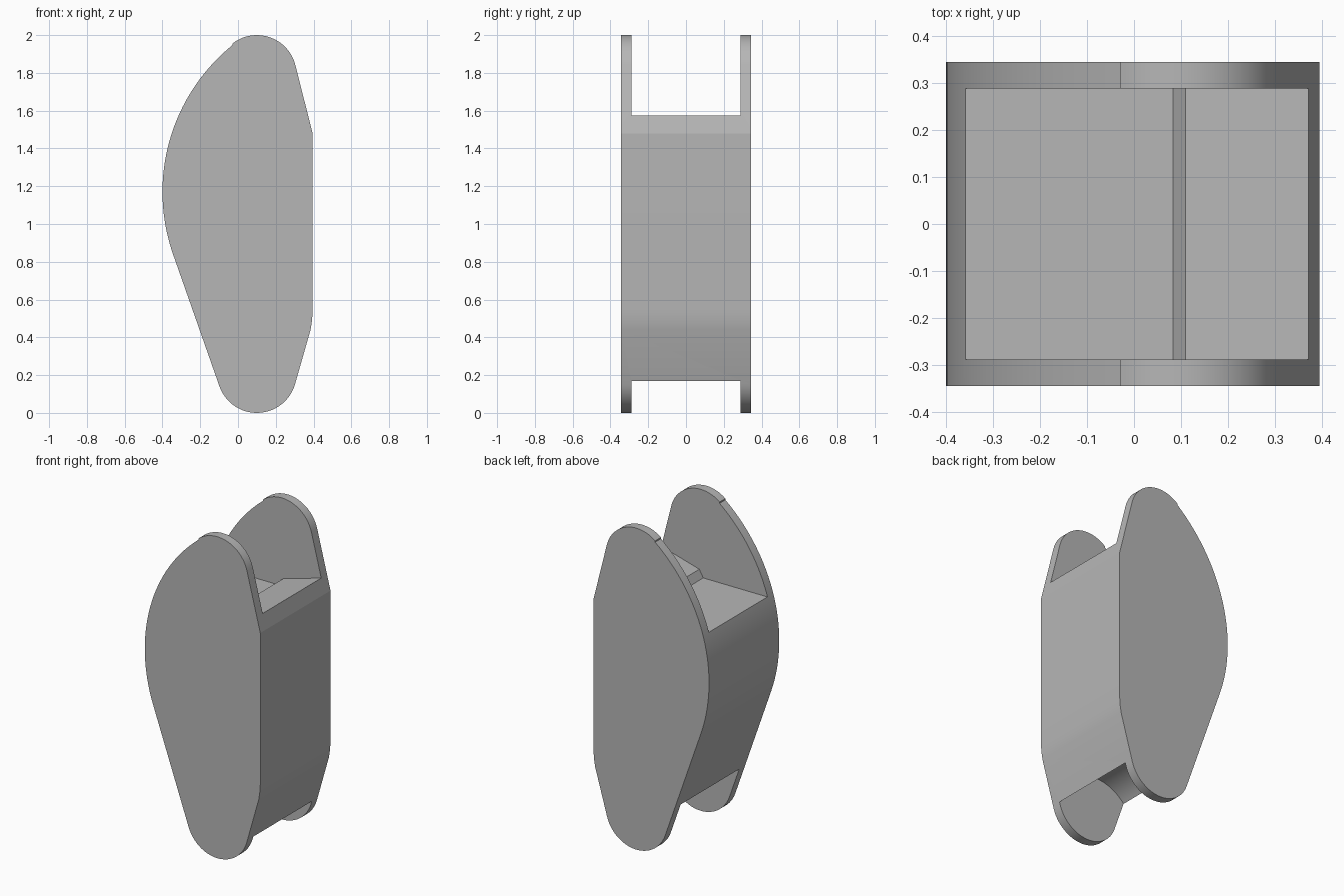
import bpy, bmesh, math

cube = bpy.data.objects.get("Cube")
if cube:
    bpy.data.objects.remove(cube, do_unlink=True)

grey = bpy.data.materials.new("plain grey")
grey.use_nodes = True
colour = (0.47, 0.47, 0.47, 1)
grey.diffuse_color = colour
grey.node_tree.nodes["Principled BSDF"].inputs["Base Color"].default_value = colour


def arc(cx, cz, radius, start, end, steps):
    """Points on an arc in the xz plane, angles in degrees."""
    angles = [math.radians(start + (end - start) * i / steps) for i in range(steps + 1)]
    return [(cx + radius * math.cos(a), cz + radius * math.sin(a)) for a in angles]


def prism(name, profile, half_depth):
    """Extrude an xz profile symmetrically along y."""
    bm = bmesh.new()
    face = bm.faces.new([bm.verts.new((x, -half_depth, z)) for x, z in profile])
    extruded = bmesh.ops.extrude_face_region(bm, geom=[face])["geom"]
    moved = [v for v in extruded if isinstance(v, bmesh.types.BMVert)]
    bmesh.ops.translate(bm, verts=moved, vec=(0, 2 * half_depth, 0))
    bmesh.ops.recalc_face_normals(bm, faces=bm.faces)
    mesh = bpy.data.meshes.new(name)
    bm.to_mesh(mesh)
    bm.free()
    mesh.materials.append(grey)
    obj = bpy.data.objects.new(name, mesh)
    bpy.context.collection.objects.link(obj)
    return obj


# Lever outline: rounded top, long bowed side, rounded foot, straight side
outline = (arc(0.1, 1.79, 0.21, 14, 128, 20)
           + arc(0.6, 1.17, 1.0, 129, 199.5, 32)
           + arc(0.1, 0.21, 0.21, 199.5, 344, 26)
           + [(0.384, 0.44), (0.392, 0.49), (0.395, 0.54), (0.395, 1.48)])
lever = prism("lever_body", outline, 0.345)

# Stepped slot at the top and round pivot recess at the foot
top_slot = prism("top_slot_cutter",
                 [(-0.7, 1.453), (0.083, 1.453), (0.11, 1.5), (0.373, 1.574),
                  (0.7, 1.666), (0.7, 2.3), (-0.7, 2.3)], 0.288)
foot_recess = prism("foot_recess_cutter", arc(0.037, 0.151, 0.27, 0, 355, 71), 0.288)

bpy.context.view_layer.objects.active = lever
lever.select_set(True)
for cutter in (top_slot, foot_recess):
    cutter.hide_render = True
    cut = lever.modifiers.new(cutter.name, "BOOLEAN")
    cut.operation = "DIFFERENCE"
    cut.solver = "EXACT"
    cut.object = cutter
    bpy.ops.object.modifier_apply(modifier=cut.name)
    bpy.data.objects.remove(cutter, do_unlink=True)

bpy.ops.object.shade_smooth_by_angle(angle=math.radians(12))
